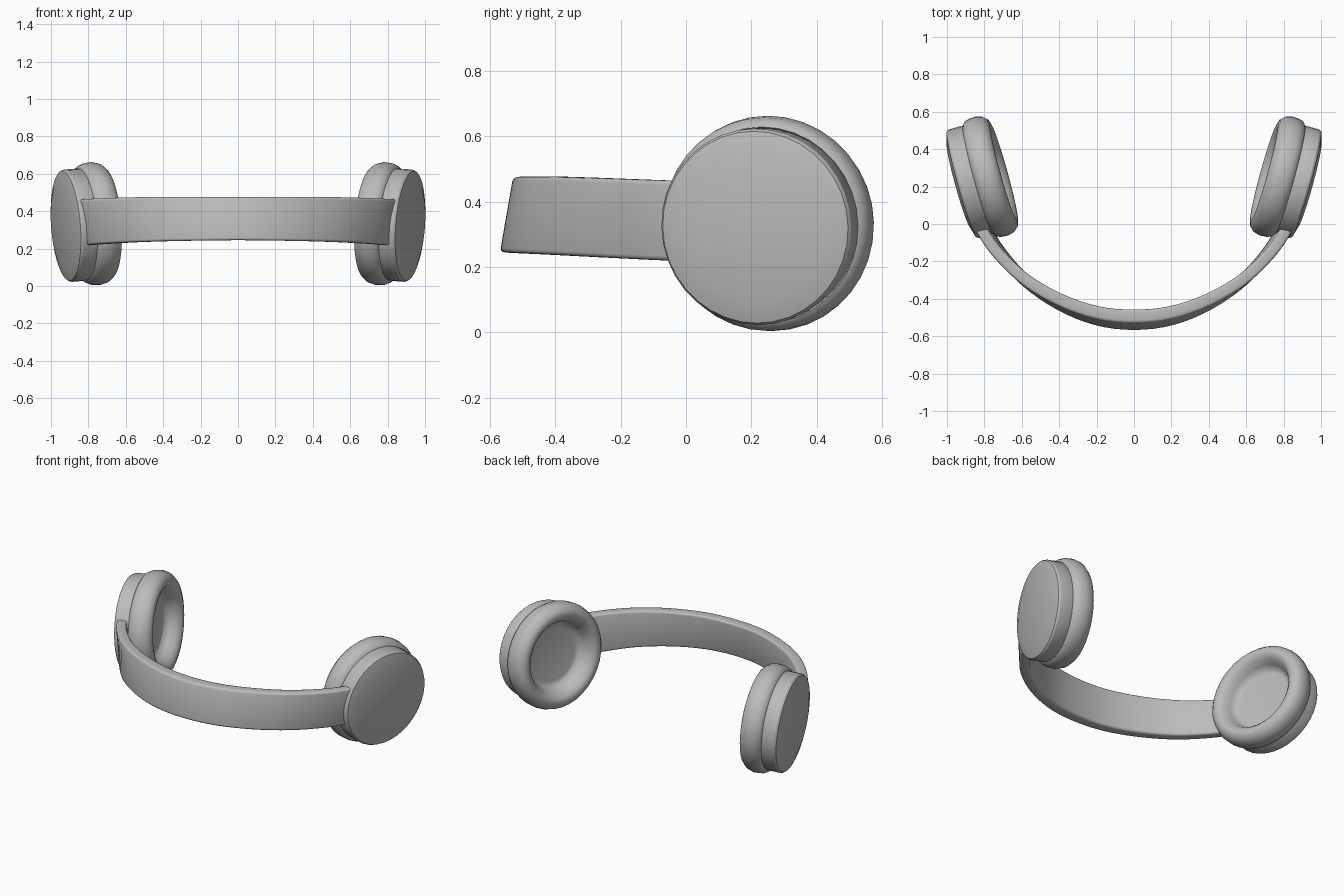
import bpy
import bmesh
import math
from mathutils import Vector, Matrix

cube = bpy.data.objects.get("Cube")
if cube:
    bpy.data.objects.remove(cube, do_unlink=True)

# One plain grey for everything
grey = bpy.data.materials.new("plain_grey")
grey.use_nodes = True
colour = (0.5, 0.5, 0.5, 1)
grey.diffuse_color = colour
grey.node_tree.nodes["Principled BSDF"].inputs["Base Color"].default_value = colour


def finish(name, bm, angle, bevel=0):
    """Turn a bmesh into a smooth-shaded object."""
    bmesh.ops.recalc_face_normals(bm, faces=bm.faces)
    mesh = bpy.data.meshes.new(name)
    bm.to_mesh(mesh)
    bm.free()
    mesh.materials.append(grey)
    obj = bpy.data.objects.new(name, mesh)
    bpy.context.collection.objects.link(obj)
    bpy.ops.object.select_all(action='DESELECT')
    obj.select_set(True)
    bpy.context.view_layer.objects.active = obj
    if bevel:
        mod = obj.modifiers.new("rounded_edges", 'BEVEL')
        mod.width = bevel
        mod.segments = 3
        mod.limit_method = 'ANGLE'
        mod.angle_limit = math.radians(40)
        bpy.ops.object.modifier_apply(modifier=mod.name)
    bpy.ops.object.shade_smooth_by_angle(angle=math.radians(angle))
    return obj


def skin(bm, rings):
    """Bridge closed rings and cap both ends."""
    loops = [[bm.verts.new(p) for p in ring] for ring in rings]
    n = len(loops[0])
    for a, b in zip(loops, loops[1:]):
        for i in range(n):
            j = (i + 1) % n
            bm.faces.new((a[i], a[j], b[j], b[i]))
    bm.faces.new(loops[0])
    bm.faces.new(loops[-1])


def lathe(name, profile, frame, angle, sides=36):
    """Spin (offset along axis, radius) points around the cup axis."""
    bm = bmesh.new()
    turns = [2 * math.pi * i / sides for i in range(sides)]
    skin(bm, [[frame @ Vector((u, r * math.cos(t), r * math.sin(t))) for t in turns]
              for u, r in profile])
    return finish(name, bm, angle)


# Profiles: inner side is negative, outer side positive
cushion = [(0.025, 0.17), (0.02, 0.195), (-0.01, 0.21), (-0.045, 0.228),
           (-0.066, 0.25), (-0.074, 0.272), (-0.066, 0.298), (-0.042, 0.32),
           (-0.005, 0.33), (0.035, 0.327), (0.06, 0.316), (0.074, 0.295), (0.078, 0.25)]
housing = [(0.05, 0.29), (0.07, 0.301), (0.15, 0.301), (0.161, 0.294), (0.18, 0.228)]

# Ear cups, tilted and mirrored
for side, label in ((1, "left"), (-1, "right")):
    axis = Vector((0.964, -0.267, -0.07)).normalized()
    along = Vector((0.267, 0.964, 0)).normalized()
    up = axis.cross(along)
    frame = Matrix((axis, along, up)).transposed().to_4x4()
    frame.translation = (0.766, 0.255, 0.333)
    frame = Matrix.Diagonal((side, 1, 1, 1)) @ frame
    lathe(label + "_ear_cushion", cushion, frame, 60)
    lathe(label + "_ear_housing", housing, frame, 30)

# Headband: swept along a smooth curve through mirrored points
half = [(0.2, -0.49), (0.4, -0.415), (0.58, -0.3), (0.72, -0.155), (0.795, -0.04), (0.82, 0.03)]
path = [Vector((-x, y)) for x, y in reversed(half)] + [Vector((0, -0.512))]
path += [Vector(p) for p in half]
ext = [2 * path[0] - path[1]] + path + [2 * path[-1] - path[-2]]


def spline(i, t):
    a, b, c, d = ext[i:i + 4]
    return 0.5 * (2 * b + (c - a) * t + (2 * a - 5 * b + 4 * c - d) * t * t
                  + (3 * b - a - 3 * c + d) * t ** 3)


steps = 4
points = [spline(i, k / steps) for i in range(len(path) - 1) for k in range(steps)]
points.append(path[-1])

rings = []
for i, p in enumerate(points):
    tangent = (points[min(i + 1, len(points) - 1)] - points[max(i - 1, 0)]).normalized()
    out = Vector((tangent.y, -tangent.x))
    f = abs(p.x) / 0.82
    thick = 0.037 - 0.007 * f
    lean = -0.02 + 0.036 * f * f
    mid = 0.36 - 0.02 * f ** 3
    tall = 0.115 + 0.008 * f
    ring = []
    for s, h in ((1, -1), (1, 1), (-1, 1), (-1, -1)):
        q = p + out * (s * thick + h * lean)
        ring.append((q.x, q.y, mid + h * tall))
    rings.append(ring)
bm = bmesh.new()
skin(bm, rings)
finish("headband", bm, 50, bevel=0.014)
